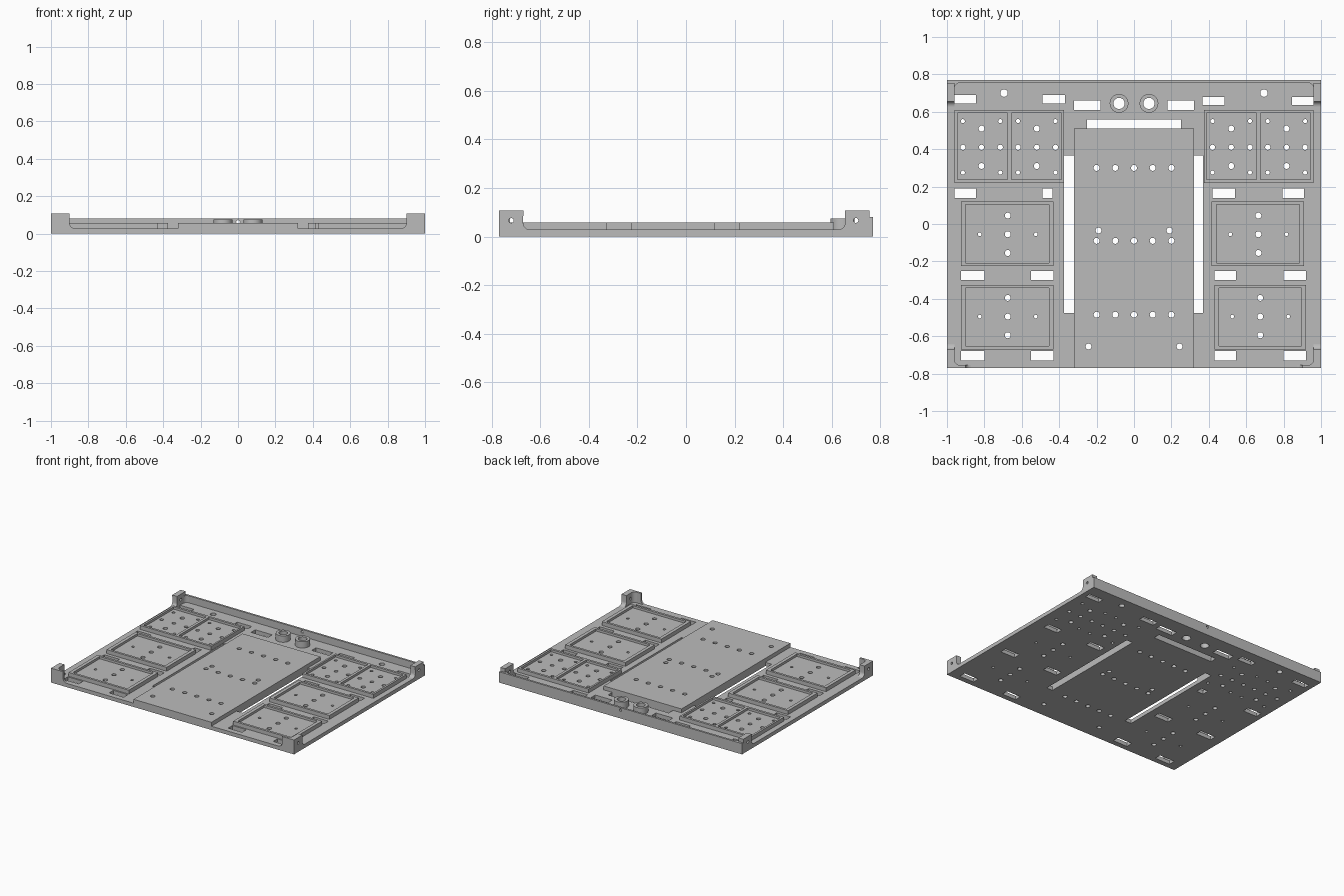
import bpy, bmesh, math
from mathutils import Matrix, Vector

if "Cube" in bpy.data.objects:
    bpy.data.objects.remove(bpy.data.objects["Cube"], do_unlink=True)

BASE, PAD, POST, WALL = 0.028, 0.057, 0.107, 0.08

grey = bpy.data.materials.new("plain_grey")
grey.use_nodes = True
grey.diffuse_color = (0.5, 0.5, 0.5, 1)
grey.node_tree.nodes["Principled BSDF"].inputs["Base Color"].default_value = (0.5, 0.5, 0.5, 1)


def add_box(bm, x0, x1, y0, y1, z0, z1):
    size = Matrix.Diagonal((x1 - x0, y1 - y0, z1 - z0, 1))
    mid = Matrix.Translation(((x0 + x1) / 2, (y0 + y1) / 2, (z0 + z1) / 2))
    bmesh.ops.create_cube(bm, size=1, matrix=mid @ size)


def add_rod(bm, centre, r, depth, axis="Z", sides=24):
    turn = Vector((0, 0, 1)).rotation_difference(
        Vector([float(a == axis) for a in "XYZ"])).to_matrix().to_4x4()
    bmesh.ops.create_cone(bm, cap_ends=True, segments=sides, radius1=r, radius2=r,
                          depth=depth, matrix=Matrix.Translation(centre) @ turn)


def add_prism(bm, points, push):
    face = bm.faces.new([bm.verts.new(p) for p in points])
    out = bmesh.ops.extrude_face_region(bm, geom=[face])
    moved = [v for v in out["geom"] if isinstance(v, bmesh.types.BMVert)]
    bmesh.ops.translate(bm, verts=moved, vec=push)
    bmesh.ops.recalc_face_normals(bm, faces=bm.faces)


def finish(bm, name):
    mesh = bpy.data.meshes.new(name)
    bm.to_mesh(mesh)
    bm.free()
    mesh.materials.append(grey)
    ob = bpy.data.objects.new(name, mesh)
    bpy.context.collection.objects.link(ob)
    return ob


def activate(ob):
    bpy.ops.object.select_all(action="DESELECT")
    ob.select_set(True)
    bpy.context.view_layer.objects.active = ob


def cut(ob, *cutters):
    activate(ob)
    for c in cutters:
        mod = ob.modifiers.new("cut", "BOOLEAN")
        mod.operation, mod.solver, mod.object = "DIFFERENCE", "EXACT", c
        bpy.ops.object.modifier_apply(modifier=mod.name)


def box(name, *dims):
    bm = bmesh.new()
    add_box(bm, *dims)
    return finish(bm, name)


# Screw holes shared by the plate, trays and platform
bm = bmesh.new()


def hole(x, y, r=0.016):
    add_rod(bm, (x, y, 0.05), r, 0.3)


for cx in (-0.815, -0.52, 0.52, 0.815):
    for dx in (-0.1, 0, 0.1):
        hole(cx + dx, 0.41, 0.014)
        for y in ((0.51, 0.31) if dx == 0 else (0.55, 0.275)):
            hole(cx + dx, y, 0.016 if dx == 0 else 0.011)
for cx, cy in ((-0.675, -0.055), (0.665, -0.055), (-0.675, -0.495), (0.675, -0.495)):
    for dy in (-0.1, 0, 0.1):
        hole(cx, cy + dy)
    for dx in (-0.15, 0.15):
        hole(cx + dx, cy, 0.01)
for y in (0.3, -0.09, -0.485):
    for i in range(-2, 3):
        hole(i * 0.1, y)
for s in (-1, 1):
    hole(s * 0.19, -0.035)
    hole(s * 0.243, -0.655)
    hole(s * 0.695, 0.70, 0.02)
    hole(s * 0.08, 0.645, 0.03)
    for y in (-0.72, 0.70):
        add_rod(bm, (s, y, 0.066), 0.01, 0.2, "X")
add_rod(bm, (0, 0.765, 0.062), 0.01, 0.1, "Y")
holes = finish(bm, "hole_cutter")
holes.hide_render = True

# Rectangular slots through the plate: rows of (y0, y1, x spans)
bm = bmesh.new()
slot_rows = [
    (0.645, 0.69, [(-0.96, -0.845), (-0.49, -0.37)]),
    (0.635, 0.68, [(0.365, 0.485), (0.845, 0.96)]),
    (0.61, 0.66, [(-0.32, -0.18), (0.18, 0.32)]),
    (0.14, 0.19, [(-0.96, -0.845), (-0.49, -0.435), (0.42, 0.54), (0.795, 0.91)]),
    (-0.30, -0.25, [(-0.925, -0.80), (-0.55, -0.43), (0.43, 0.545), (0.80, 0.92)]),
    (-0.73, -0.68, [(-0.925, -0.80), (-0.55, -0.43), (0.43, 0.545), (0.80, 0.92)]),
    (-0.475, 0.365, [(-0.373, -0.32), (0.32, 0.37)]),
    (0.51, 0.56, [(-0.25, 0.25)]),
]
for y0, y1, spans in slot_rows:
    for x0, x1 in spans:
        add_box(bm, x0, x1, y0, y1, -0.1, 0.2)
slots = finish(bm, "slot_cutter")
slots.hide_render = True

parts = []

# Base plate and raised centre platform
plate = box("base_plate", -1, 1, -0.77, 0.77, 0, BASE)
cut(plate, slots, holes)
platform = box("centre_platform", -0.32, 0.32, -0.77, 0.51, BASE, PAD)
cut(platform, holes)
parts += [plate, platform]

# Rimmed trays: outer rectangle and the recesses inside it
trays = {
    "left_back_tray": (0.375, 0.96, 0.22, 0.61, [(0.388, 0.655), (0.675, 0.945)]),
    "right_back_tray": (-0.96, -0.375, 0.22, 0.61, [(-0.945, -0.675), (-0.655, -0.388)]),
    "left_middle_tray": (0.415, 0.91, -0.225, 0.12, [(0.44, 0.885)]),
    "right_middle_tray": (-0.925, -0.43, -0.225, 0.12, [(-0.90, -0.455)]),
    "left_front_tray": (0.43, 0.92, -0.67, -0.325, [(0.455, 0.895)]),
    "right_front_tray": (-0.925, -0.43, -0.67, -0.325, [(-0.90, -0.455)]),
}
for name, (x0, x1, y0, y1, pockets) in trays.items():
    tray = box(name, x0, x1, y0, y1, BASE, PAD)
    bm = bmesh.new()
    for p0, p1 in pockets:
        add_box(bm, p0, p1, y0 + 0.017, y1 - 0.017, 0.04, 0.2)
    pocket = finish(bm, "pocket_cutter")
    cut(tray, pocket, holes)
    bpy.data.objects.remove(pocket, do_unlink=True)
    parts.append(tray)

# Round bosses and the back wall
for side, x in (("left", 0.08), ("right", -0.08)):
    bm = bmesh.new()
    add_rod(bm, (x, 0.645, (BASE + 0.075) / 2), 0.05, 0.075 - BASE, sides=40)
    boss = finish(bm, side + "_boss")
    cut(boss, holes)
    parts.append(boss)
wall = box("back_wall", -1, 1, 0.755, 0.77, BASE, WALL)
cut(wall, holes)
parts.append(wall)


# Corner brackets with a rounded foot
def arc(cx, cy, r):
    turns = [math.pi + math.pi / 2 * i / 6 for i in range(7)]
    return [(cx + r * math.cos(a), cy + r * math.sin(a)) for a in turns]


leg = [(0, BASE), (0, POST), (0.1, POST)] + arc(0.1 + BASE, PAD, PAD - BASE)
for side, s in (("left", 1), ("right", -1)):
    for end, y, d, top in (("front", -0.77, 1, POST), ("back", 0.755, -1, WALL)):
        bm = bmesh.new()
        add_prism(bm, [(s, y + d * u, z) for u, z in leg], (-s * 0.04, 0, 0))
        bracket = finish(bm, f"{side}_{end}_bracket")
        cut(bracket, holes)
        parts.append(bracket)
        # Fillet in the inner corner
        inner = y + d * (0.015 if end == "front" else 0)
        bm = bmesh.new()
        corner = [(0, 0)] + arc(0.03, 0.03, 0.03)[::-1]
        add_prism(bm, [(s * (0.96 - u), inner + d * v, BASE) for u, v in corner],
                  (0, 0, top - BASE))
        parts.append(finish(bm, f"{side}_{end}_fillet"))
    bm = bmesh.new()
    add_prism(bm, [(s * (1 - u), -0.77, z) for u, z in leg if True], (0, 0.015, 0))
    parts.append(finish(bm, side + "_front_lip"))

for helper in (holes, slots):
    bpy.data.objects.remove(helper, do_unlink=True)
for part in parts:
    activate(part)
    bpy.ops.object.shade_smooth_by_angle(angle=math.radians(30))
